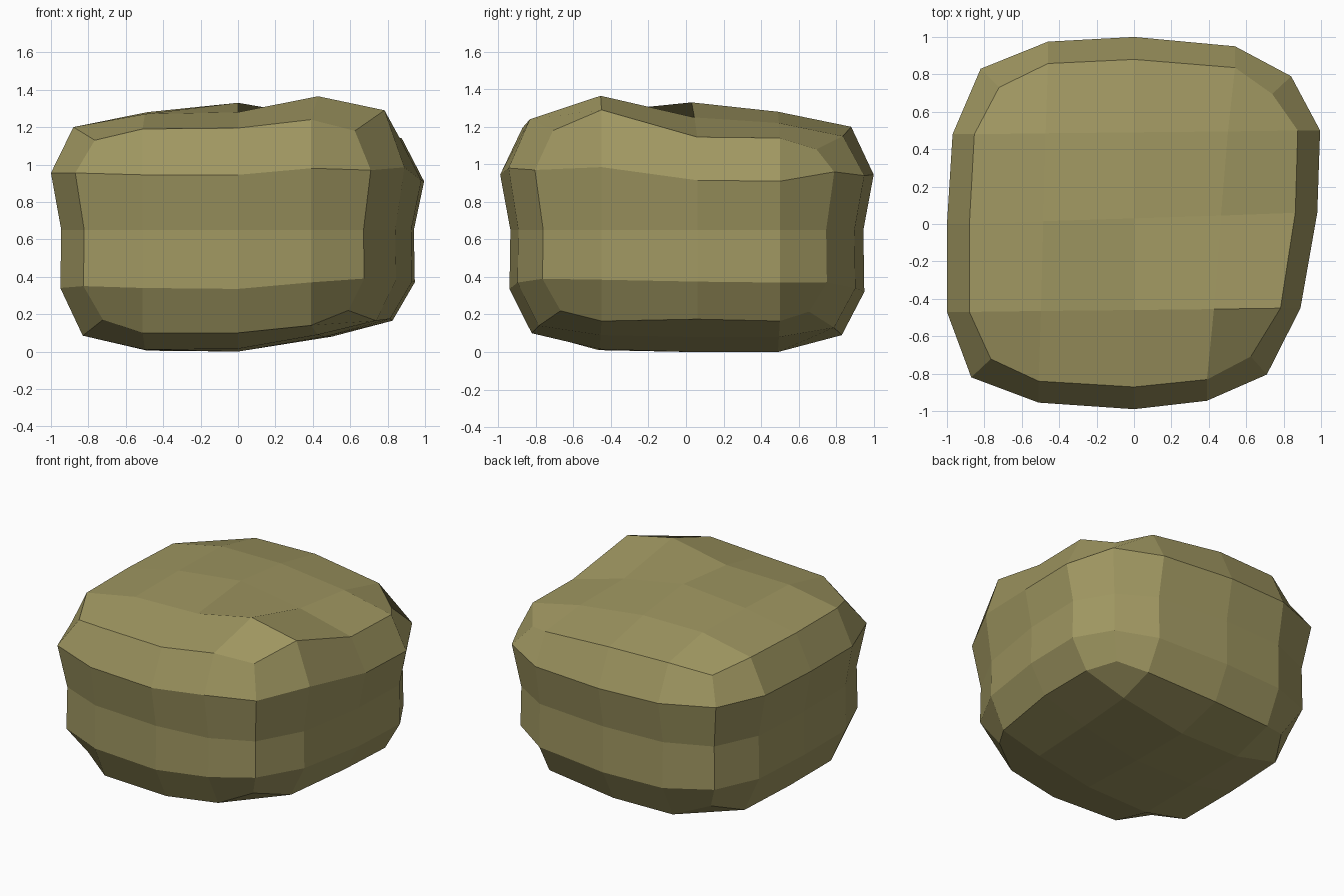
import bpy, bmesh

if "Cube" in bpy.data.objects:
    bpy.data.objects.remove(bpy.data.objects["Cube"])

# Plan outline at the widest ring, counterclockwise from the front left corner (4 spans a side)
OUTLINE = [(-.87, -.82), (-.51, -.955), (0, -.99), (.39, -.945),
           (.71, -.805), (.89, -.45), (.98, .06), (.995, .5),
           (.84, .79), (.54, .95), (0, 1), (-.46, .975),
           (-.82, .83), (-.97, .48), (-1, 0), (-1, -.47)]
# Heights along the lower, widest and upper rims
LOW = [.17, .10, .10, .14, .22, .165, .175, .165, .215, .13, .09, .085, .16, .085, .085, .085]
WIDE = [.955, .945, .945, .98, .97, .985, .915, .91, .96, .94, .945, .95, .96, .955, .955, .955]
HIGH = [1.13, 1.19, 1.195, 1.24, 1.18, 1.29, 1.145, 1.14, 1.08, 1.15, 1.2, 1.2, 1.13, 1.2, 1.2, 1.2]
MID = [.65] * 16
BELLY = [.35, .34, .335, .37, .39, .385, .375, .37, .37, .34, .32, .32, .34, .34, .34, .34]
# Inner heights of the crown and base, front row to back row
CROWN = [(1.27, 1.28, 1.365), (1.28, 1.33, 1.25), (1.28, 1.28, 1.22)]
BASE = [(.01, .015, .09), (.005, 0, .08), (.005, 0, .08)]

bm = bmesh.new()


def ring(scale, heights):
    """Outline pulled inward across each side, at the given heights."""
    verts = []
    for n, ((x, y), z) in enumerate(zip(OUTLINE, heights)):
        sx = scale if 4 <= n <= 8 or n >= 12 or n == 0 else 1
        sy = scale if n <= 4 or 8 <= n <= 12 else 1
        verts.append(bm.verts.new((x * sx, y * sy, z)))
    return verts


def cap(rim, heights):
    """Fill a rim with a 4 x 4 grid of faces."""
    grid = {}
    for n in range(5):
        grid[n, 0], grid[4, n] = rim[n], rim[4 + n]
        grid[n, 4], grid[0, n] = rim[12 - n], rim[(16 - n) % 16]
    for b in range(1, 4):
        for a in range(1, 4):
            x = grid[a, 0].co.x + (grid[a, 4].co.x - grid[a, 0].co.x) * b / 4
            y = grid[0, b].co.y + (grid[4, b].co.y - grid[0, b].co.y) * a / 4
            grid[a, b] = bm.verts.new((x, y, heights[b - 1][a - 1]))
    for a in range(4):
        for b in range(4):
            bm.faces.new([grid[a, b], grid[a + 1, b], grid[a + 1, b + 1], grid[a, b + 1]])


# Side wall from stacked rings, closed by base and crown
rings = [ring(s, h) for s, h in
         ((.83, LOW), (.95, BELLY), (.945, MID), (1, WIDE), (.88, HIGH))]
for lower, upper in zip(rings, rings[1:]):
    for n in range(16):
        m = (n + 1) % 16
        bm.faces.new([lower[n], lower[m], upper[m], upper[n]])
cap(rings[0], BASE)
cap(rings[-1], CROWN)
bmesh.ops.recalc_face_normals(bm, faces=bm.faces)

mesh = bpy.data.meshes.new("boulder")
bm.to_mesh(mesh)
bm.free()
boulder = bpy.data.objects.new("boulder", mesh)
bpy.context.collection.objects.link(boulder)

# Olive stone
stone = bpy.data.materials.new("olive_stone")
stone.diffuse_color = (.35, .31, .12, 1)
stone.use_nodes = True
stone.node_tree.nodes["Principled BSDF"].inputs["Base Color"].default_value = stone.diffuse_color
mesh.materials.append(stone)
